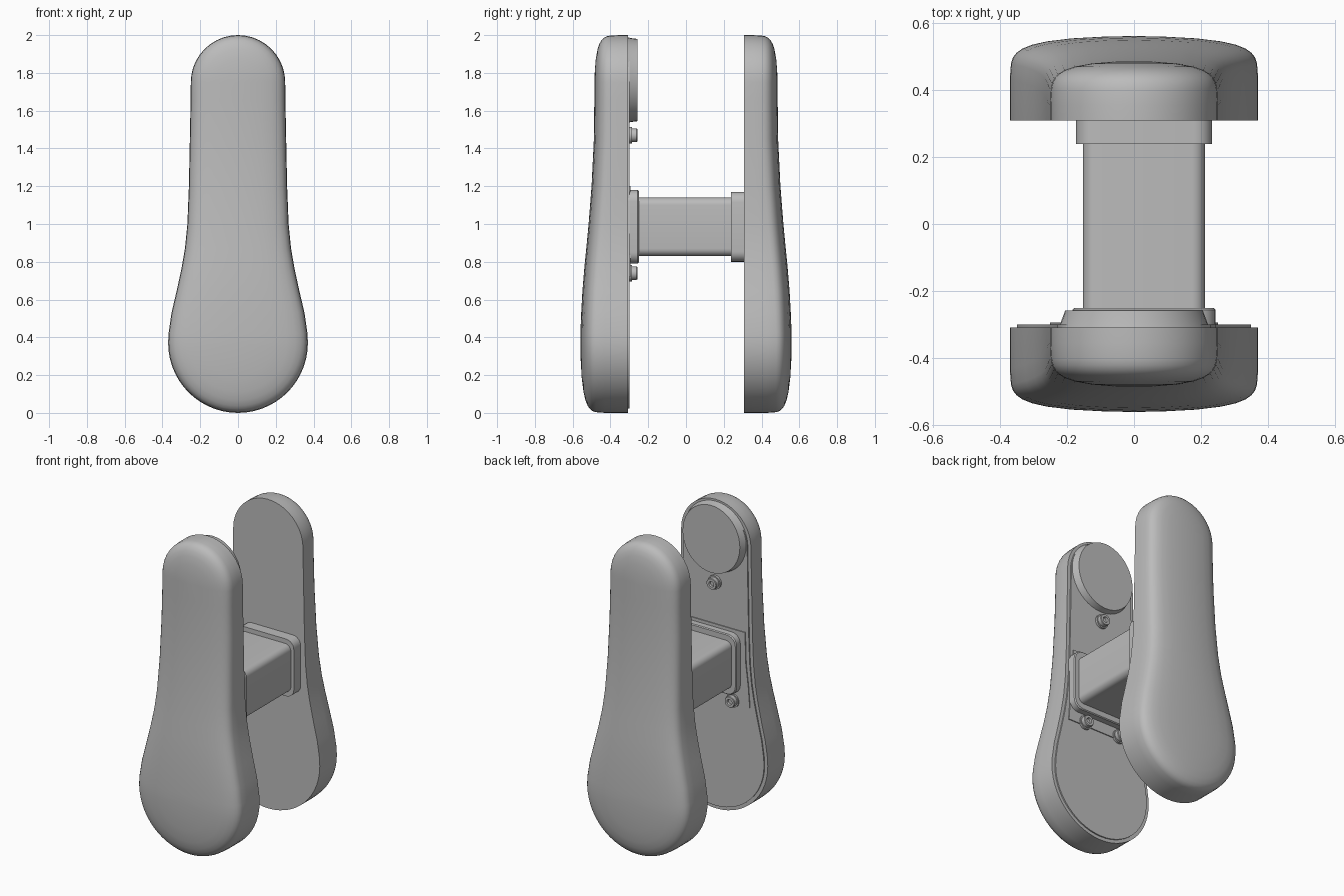
import bpy, bmesh, math

if "Cube" in bpy.data.objects:
    bpy.data.objects.remove(bpy.data.objects["Cube"])

grey = bpy.data.materials.new("grey")
grey.diffuse_color = (0.5, 0.5, 0.5, 1)
grey.use_nodes = True
grey.node_tree.nodes["Principled BSDF"].inputs["Base Color"].default_value = grey.diffuse_color


def loft(name, rings, angle=35):
    """Skin a stack of equal-length rings of (x, y, z) points and cap both ends."""
    bm = bmesh.new()
    loops = [[bm.verts.new(p) for p in ring] for ring in rings]
    n = len(loops[0])
    for a, b in zip(loops, loops[1:]):
        for i in range(n):
            j = (i + 1) % n
            bm.faces.new((a[i], a[j], b[j], b[i]))
    bm.faces.new(loops[0])
    if len({tuple(v.co) for v in loops[-1]}) == n:
        bm.faces.new(loops[-1])
    bmesh.ops.remove_doubles(bm, verts=bm.verts[:], dist=0.0003)
    bmesh.ops.recalc_face_normals(bm, faces=bm.faces[:])
    mesh = bpy.data.meshes.new(name)
    bm.to_mesh(mesh)
    bm.free()
    ob = bpy.data.objects.new(name, mesh)
    bpy.context.collection.objects.link(ob)
    mesh.materials.append(grey)
    bpy.ops.object.select_all(action='DESELECT')
    ob.select_set(True)
    bpy.context.view_layer.objects.active = ob
    bpy.ops.object.shade_smooth_by_angle(angle=math.radians(angle))
    return ob


def at(outline, y):
    return [(x, y, z) for x, z in outline]


def ellipse(cx, cz, rx, rz, n=40):
    return [(cx + rx * math.cos(2 * math.pi * i / n),
             cz + rz * math.sin(2 * math.pi * i / n)) for i in range(n)]


def rounded_rect(cx, cz, hx, hz, r, n=6):
    pts = []
    for k, (sx, sz) in enumerate([(1, 1), (-1, 1), (-1, -1), (1, -1)]):
        for i in range(n + 1):
            a = math.pi / 2 * (k + i / n)
            pts.append((cx + sx * (hx - r) + r * math.cos(a),
                        cz + sz * (hz - r) + r * math.sin(a)))
    return pts


def lerp(table, v):
    for (a, fa), (b, fb) in zip(table, table[1:]):
        if v <= b:
            t = max(0, (v - a) / (b - a))
            return fa + (fb - fa) * t
    return table[-1][1]


# Paddle outline: wide round bottom, waisted sides, narrow round top
LOW, HIGH = 0.37, 1.75
SIDE = [(0.368, 0.42), (0.352, 0.53), (0.325, 0.645), (0.299, 0.765), (0.281, 0.87),
        (0.268, 1.0), (0.26, 1.2), (0.255, 1.45), (0.251, 1.65)]
half = [(0.37 * math.sin(a), LOW - 0.37 * math.cos(a))
        for a in (math.pi / 2 * i / 14 for i in range(15))]
half += SIDE
half += [(0.25 * math.cos(a), HIGH + 0.25 * math.sin(a))
         for a in (math.pi / 2 * i / 10 for i in range(11))]
half[-1] = (0.0, 2.0)
OUTLINE = half + [(-x, z) for x, z in half[-2:0:-1]]


def scaled(s):
    """Outline shrunk towards the paddle's centre line."""
    pts = []
    for x, z in OUTLINE:
        c = min(max(z, LOW), HIGH)
        pts.append((x * s, c + (z - c) * s))
    return pts


def inset(d):
    pts = []
    for x, z in OUTLINE:
        c = min(max(z, LOW), HIGH)
        k = 1 - d / math.hypot(x, z - c)
        pts.append((x * k, c + (z - c) * k))
    return pts


# Crown height along the length, and how far the crown falls towards the edge
DEPTH = [(0, 0.558), (0.4, 0.56), (0.6, 0.552), (0.75, 0.54), (0.9, 0.525),
         (1.05, 0.511), (1.2, 0.5), (1.35, 0.491), (1.5, 0.486), (2, 0.484)]
FALL = [(1.0, 0.13), (0.99, 0.082), (0.975, 0.064), (0.945, 0.05), (0.9, 0.038),
        (0.82, 0.026), (0.7, 0.016), (0.5, 0.007), (0.25, 0.002), (0.0, 0.0)]


def paddle(name, side):
    rings = [at(OUTLINE, side * 0.308)]
    for s, fall in FALL:
        rings.append([(x, side * (lerp(DEPTH, z) - fall), z) for x, z in scaled(s)])
    loft(name, rings)


paddle("front_paddle", -1)
paddle("back_paddle", 1)

# Raised inner panel on the front paddle
loft("inner_panel", [at(inset(0.022), -0.32), at(inset(0.022), -0.3)])

# Middle plate, following the waist of the panel
band = [(0.25, 0.72), (0.24, 0.85), (0.222, 1.0), (0.216, 1.2)]
band += [(-x, z) for x, z in reversed(band)]
loft("middle_plate", [at(band, -0.31), at(band, -0.294)])

# Connecting bar with a collar at each end
CX = 0.03
loft("connecting_bar", [at(rounded_rect(CX, 0.985, 0.182, 0.155, 0.04), y) for y in (-0.3, 0.31)])
loft("back_collar", [at(rounded_rect(CX, 0.985, 0.203, 0.185, 0.055), y) for y in (0.238, 0.312)])
loft("front_collar", [at(rounded_rect(CX, 0.985, h, h - 0.018, 0.06), y)
                      for h, y in ((0.213, -0.31), (0.213, -0.256), (0.208, -0.25))])

# Round pad at the top of the front paddle
loft("round_pad", [at(ellipse(0, 1.762, rx, rz), y) for rx, rz, y in
                   ((0.225, 0.226, -0.31), (0.217, 0.222, -0.29), (0.205, 0.218, -0.258))])

# Screws with a washer and a sunken hexagonal socket
for i, (x, z) in enumerate([(0.0, 1.47), (-0.13, 0.74), (0.125, 0.74)]):
    loft(f"washer_{i + 1}", [at(ellipse(x, z, 0.044, 0.044, 24), y) for y in (-0.305, -0.286)])
    head = [(0.036, -0.3), (0.036, -0.262), (0.033, -0.258), (0.018, -0.258), (0.016, -0.272)]
    loft(f"screw_{i + 1}", [at(ellipse(x, z, r, r, 24), y) for r, y in head])
